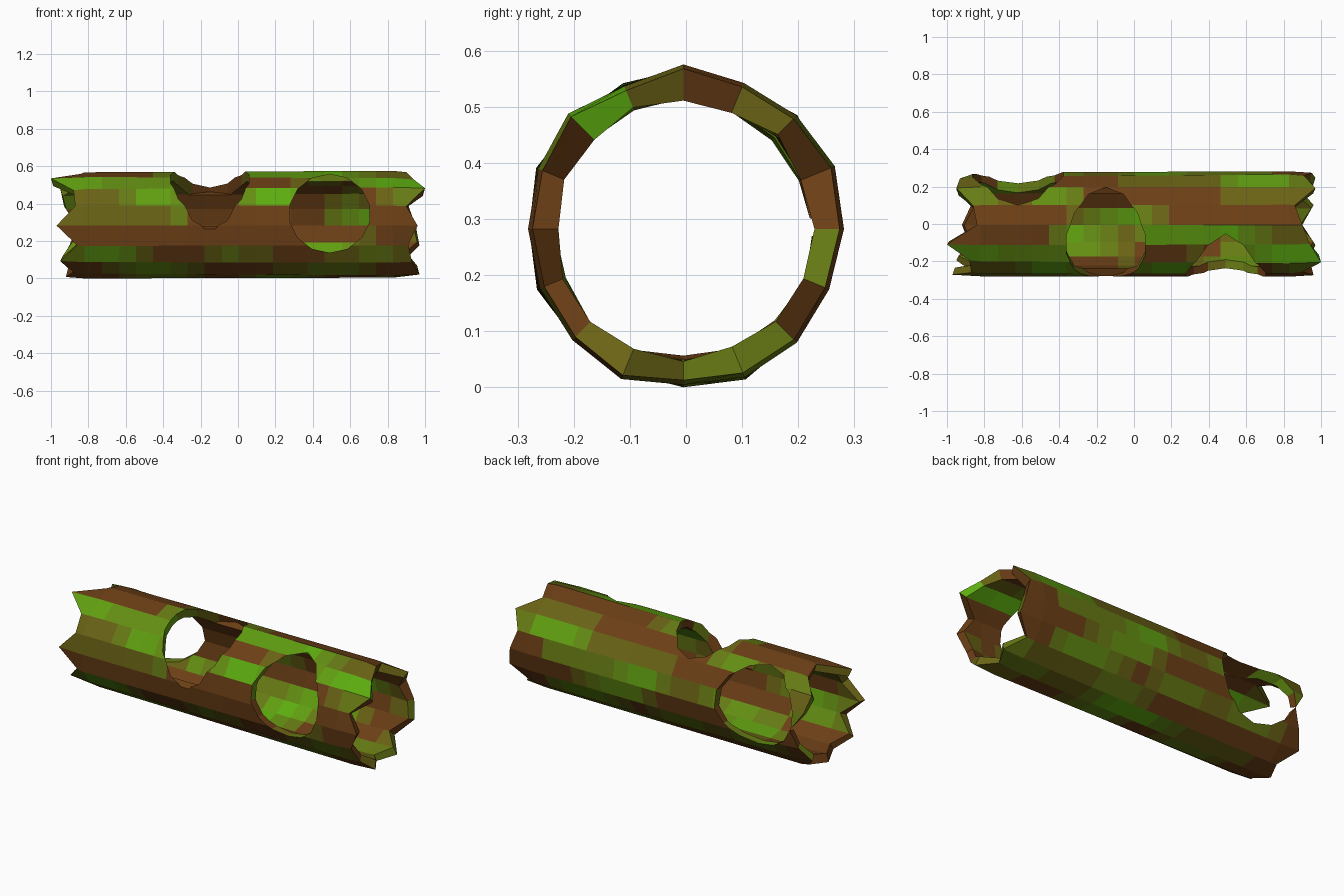
import bpy, bmesh, math, random
from mathutils import Vector, Matrix, noise

if "Cube" in bpy.data.objects:
    bpy.data.objects.remove(bpy.data.objects["Cube"])

random.seed(7)
N, SEG, ZC = 16, 20, 0.29

# jagged tip position per angle (0 = back, 4 = top, 8 = front, 12 = bottom)
RIGHT = [.95, .91, .97, .86, .90, .94, 1.0, .90, .96, .91, .93, .97, .90, .96, .88, .97]
LEFT = [-.86, -.93, -.95, -.86, -.84, -1.0, -.88, -.87, -.97, -.86, -.95, -.88, -.92, -.87, -.95, -.90]


def radii(base, jitter):
    return [base + random.uniform(-jitter, jitter) for _ in range(N)]


def shell(bm, ends, bend, inset):
    """Rings along the log; tips lean by 'bend', ends stop 'inset' short of the tip."""
    rings = []
    for i in range(SEG + 1):
        t = i / SEG
        ring = []
        for k in range(N):
            a = 2 * math.pi * k / N
            r = ends[0][k] * (1 - t) + ends[1][k] * t
            x0, x1 = LEFT[k] + inset, RIGHT[k] - inset
            if i == 0 or i == SEG:
                x = x0 if i == 0 else x1
                r += bend
            else:
                x = -0.82 + 1.65 * (i - 1) / (SEG - 2)
            ring.append(bm.verts.new((x, r * math.cos(a), ZC + r * math.sin(a))))
        rings.append(ring)
    return rings


def skin(bm, rings):
    for a, b in zip(rings, rings[1:]):
        for k in range(N):
            j = (k + 1) % N
            bm.faces.new((a[k], a[j], b[j], b[k]))


# hollow log with jagged ends
bm = bmesh.new()
outer = shell(bm, (radii(.284, .010), radii(.284, .010)), -.008, 0)
inner = shell(bm, (radii(.236, .008), radii(.236, .008)), -.006, .012)
skin(bm, outer)
skin(bm, inner)
for e in (0, -1):
    for k in range(N):
        j = (k + 1) % N
        bm.faces.new((outer[e][k], outer[e][j], inner[e][j], inner[e][k]))
bmesh.ops.recalc_face_normals(bm, faces=bm.faces)
mesh = bpy.data.meshes.new("hollow_log")
bm.to_mesh(mesh)
bm.free()
log = bpy.data.objects.new("hollow_log", mesh)
bpy.context.collection.objects.link(log)


# round openings in the wall
def cut(name, start, direction, rx, ry, length=0.7):
    d = Vector(direction).normalized()
    x = Vector((1, 0, 0))
    y = d.cross(x)
    rot = Matrix((x, y, d)).transposed().to_4x4()
    b = bmesh.new()
    bmesh.ops.create_cone(b, cap_ends=True, segments=14, radius1=1, radius2=1, depth=1)
    b.transform(Matrix.Translation(Vector(start) + d * length / 2) @ rot
                @ Matrix.Diagonal((rx, ry, length, 1)))
    bmesh.ops.recalc_face_normals(b, faces=b.faces)
    m = bpy.data.meshes.new(name)
    b.to_mesh(m)
    b.free()
    ob = bpy.data.objects.new(name, m)
    bpy.context.collection.objects.link(ob)
    ob.hide_render = True
    mod = log.modifiers.new(name, 'BOOLEAN')
    mod.operation, mod.solver, mod.object = 'DIFFERENCE', 'EXACT', ob
    return ob


cutters = [
    cut("top_hole_cutter", (-.15, -.035, .37), (0, -.38, .92), .215, .265),
    cut("front_hole_cutter", (.49, 0, .355), (0, -1, 0), .218, .210),
    cut("back_hole_cutter", (-.62, 0, .33), (0, 1, 0.05), .25, .21),
]
bpy.context.view_layer.update()
dg = bpy.context.evaluated_depsgraph_get()
result = bpy.data.meshes.new_from_object(log.evaluated_get(dg))
log.modifiers.clear()
log.data = result
for c in cutters:
    bpy.data.objects.remove(c)

# bark to moss colour steps
brown, green, STEPS = (.15, .05, .008), (.11, .42, .005), 6
result.materials.clear()
for s in range(STEPS):
    f = s / (STEPS - 1)
    m = bpy.data.materials.new(f"bark_moss_{s}")
    m.diffuse_color = tuple(p * (1 - f) + q * f for p, q in zip(brown, green)) + (1,)
    m.use_nodes = True
    m.node_tree.nodes["Principled BSDF"].inputs["Base Color"].default_value = m.diffuse_color
    result.materials.append(m)


def moss(p):
    n = noise.noise(Vector((p.x * 2.2, p.y * 9, p.z * 9 + 3)))
    spots = ((-.48, -.2, .45, .22), (-.1, 0, .0, .35), (.15, .0, .57, .2), (.8, -.15, .53, .15))
    near = sum(math.exp(-(((p.x - x) / (2 * w)) ** 2 + ((p.y - y) / .13) ** 2 + ((p.z - z) / .13) ** 2))
               for x, y, z, w in spots)
    return min(1, max(0, n * 1.3 + .12 + .6 * near))


for f in result.polygons:
    f.use_smooth = False
    f.material_index = round(moss(f.center) * (STEPS - 1))

# stand on the ground, centred
lo = [min(v.co[i] for v in result.vertices) for i in range(3)]
hi = [max(v.co[i] for v in result.vertices) for i in range(3)]
result.transform(Matrix.Translation((-(lo[0] + hi[0]) / 2, -(lo[1] + hi[1]) / 2, -lo[2])))
